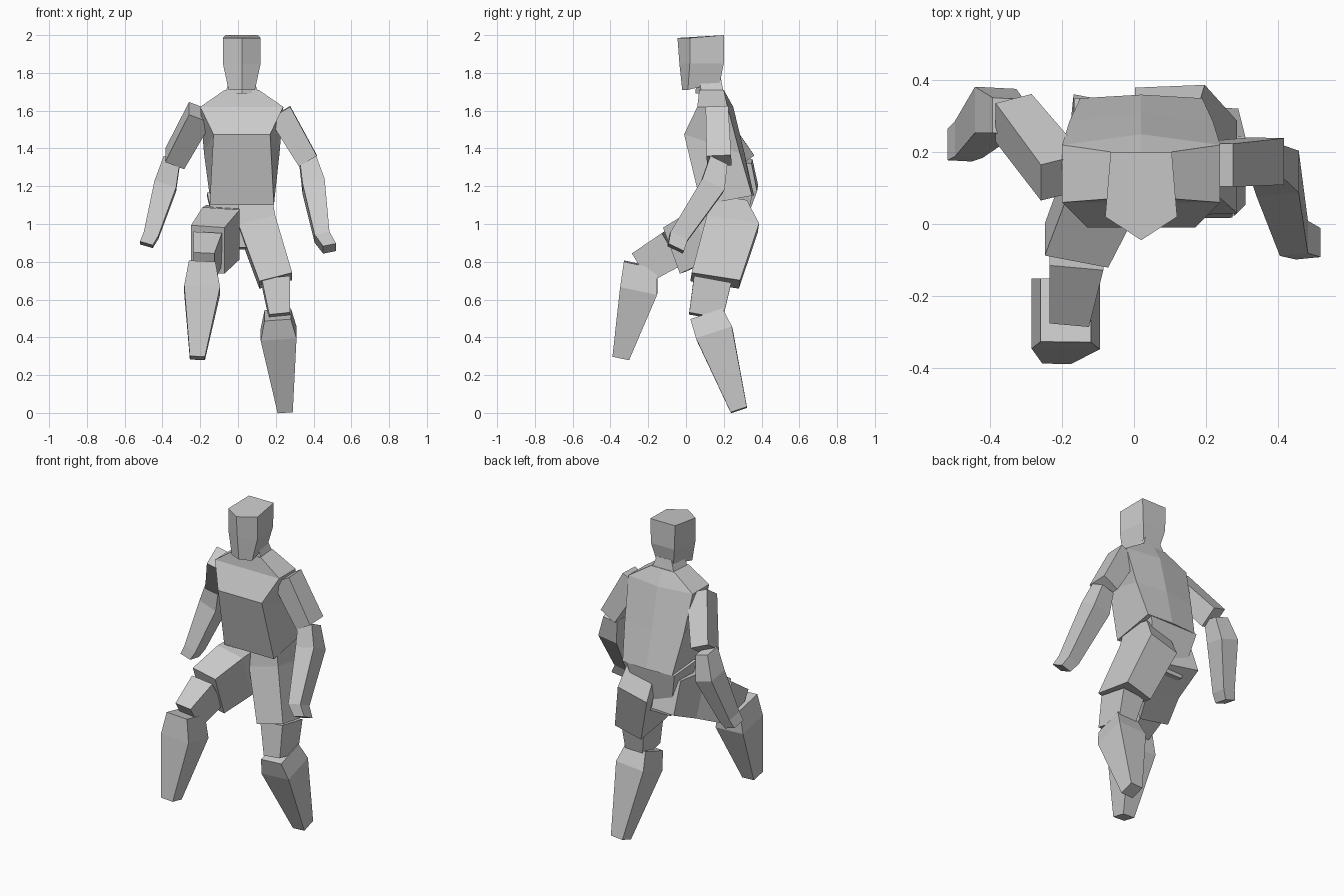
import bpy
import bmesh
from mathutils import Vector

default_cube = bpy.data.objects.get("Cube")
if default_cube:
    bpy.data.objects.remove(default_cube, do_unlink=True)

# One plain clay colour for the whole figure
clay_colour = (0.6, 0.6, 0.6, 1)
clay = bpy.data.materials.new("clay_grey")
clay.use_nodes = True
clay.diffuse_color = clay_colour
shader = clay.node_tree.nodes["Principled BSDF"]
shader.inputs["Base Color"].default_value = clay_colour


def loft(name, rings):
    """Skin a closed, flat-shaded body over rings with equal point counts."""
    bm = bmesh.new()
    loops = [[bm.verts.new(point) for point in ring] for ring in rings]
    for lower, upper in zip(loops, loops[1:]):
        for i in range(len(lower)):
            bm.faces.new((lower[i - 1], lower[i], upper[i], upper[i - 1]))
    bm.faces.new(loops[0])
    bm.faces.new(loops[-1])
    bmesh.ops.recalc_face_normals(bm, faces=bm.faces)
    mesh = bpy.data.meshes.new(name)
    bm.to_mesh(mesh)
    bm.free()
    mesh.materials.append(clay)
    body = bpy.data.objects.new(name, mesh)
    bpy.context.collection.objects.link(body)


def body_ring(z, front, back, front_half, back_half, nose=0, spine=0, rise=0):
    """Symmetric section, with optional ridges and a raised or lowered back."""
    middle = 0.02
    return [(middle - front_half, front, z),
            (middle, front - nose, z),
            (middle + front_half, front, z),
            (middle + back_half, back, z + rise),
            (middle, back + spine, z + rise),
            (middle - back_half, back, z + rise)]


def limb(name, sizes, *centres):
    """Four-sided limb whose sections stand square to its overall line."""
    centres = [Vector(centre) for centre in centres]
    along = (centres[-1] - centres[0]).normalized()
    across = Vector((1, 0, 0))
    across = (across - along * across.dot(along)).normalized()
    deep = across.cross(along)
    rings = []
    for centre, (width, depth) in zip(centres, sizes):
        side, front = across * width / 2, deep * depth / 2
        rings.append([centre - side - front, centre + side - front,
                      centre + side + front, centre - side + front])
    loft(name, rings)


# Head with a ridge down the face: jaw, cheeks, crown
loft("head", [
    body_ring(1.71, 0.01, 0.18, 0.07, 0.06, nose=0.03, rise=0.04),
    body_ring(1.85, 0.02, 0.2, 0.1, 0.08, nose=0.055),
    body_ring(1.985, 0.02, 0.2, 0.1, 0.085, nose=0.065, rise=0.015),
])

# Neck, flaring into the collar
loft("neck", [
    body_ring(1.69, 0.08, 0.2, 0.09, 0.08, nose=0.03),
    body_ring(1.77, 0.075, 0.185, 0.06, 0.05, nose=0.02),
])

# Torso: waist, chest, shoulders, collar
loft("torso", [
    body_ring(1.1, 0.08, 0.35, 0.17, 0.17, spine=0.01, rise=0.05),
    body_ring(1.475, -0.01, 0.285, 0.15, 0.2, spine=0.025, rise=-0.1),
    body_ring(1.62, 0.06, 0.22, 0.22, 0.22, spine=0.03),
    body_ring(1.71, 0.07, 0.2, 0.09, 0.08),
])

# Hips, filling the space between waist and thighs
limb("hips", [(0.33, 0.22), (0.2, 0.15)], (0, 0.24, 1.16), (0, 0.22, 0.87))

# Width and depth of each limb part, shared by both sides
shorts_leg = [(0.18, 0.2), (0.2, 0.28), (0.18, 0.26)]
knee = [(0.15, 0.2), (0.11, 0.18)]
shin = [(0.14, 0.18), (0.19, 0.2), (0.08, 0.09)]
sleeve = [(0.13, 0.12), (0.11, 0.13)]
forearm = [(0.09, 0.1), (0.12, 0.13), (0.08, 0.1), (0.07, 0.09)]

# Left leg: standing, shin swept back
limb("left_shorts_leg", shorts_leg, (0.09, 0.22, 1.12), (0.1, 0.245, 1), (0.2, 0.155, 0.7))
limb("left_knee", knee, (0.2, 0.14, 0.7), (0.22, 0.105, 0.51))
limb("left_shin", shin, (0.21, 0.11, 0.52), (0.215, 0.15, 0.42), (0.25, 0.28, 0.015))

# Right leg: thigh raised forward, shin hanging
limb("right_shorts_leg", shorts_leg, (-0.08, 0.31, 1), (-0.09, 0.1, 0.95), (-0.16, -0.06, 0.865))
limb("right_knee", knee, (-0.16, -0.07, 0.87), (-0.18, -0.235, 0.77))
limb("right_shin", shin, (-0.19, -0.24, 0.785), (-0.19, -0.25, 0.65), (-0.215, -0.345, 0.29))

# Left arm: reaching forward
limb("left_sleeve", sleeve, (0.22, 0.165, 1.59), (0.37, 0.175, 1.335))
limb("left_forearm", forearm, (0.37, 0.17, 1.33), (0.4, 0.14, 1.2), (0.445, -0.04, 0.93), (0.485, -0.055, 0.87))

# Right arm: swung back
limb("right_sleeve", sleeve, (-0.2, 0.13, 1.59), (-0.335, 0.295, 1.345))
limb("right_forearm", forearm, (-0.35, 0.3, 1.34), (-0.385, 0.315, 1.2), (-0.46, 0.235, 0.94), (-0.485, 0.22, 0.89))
